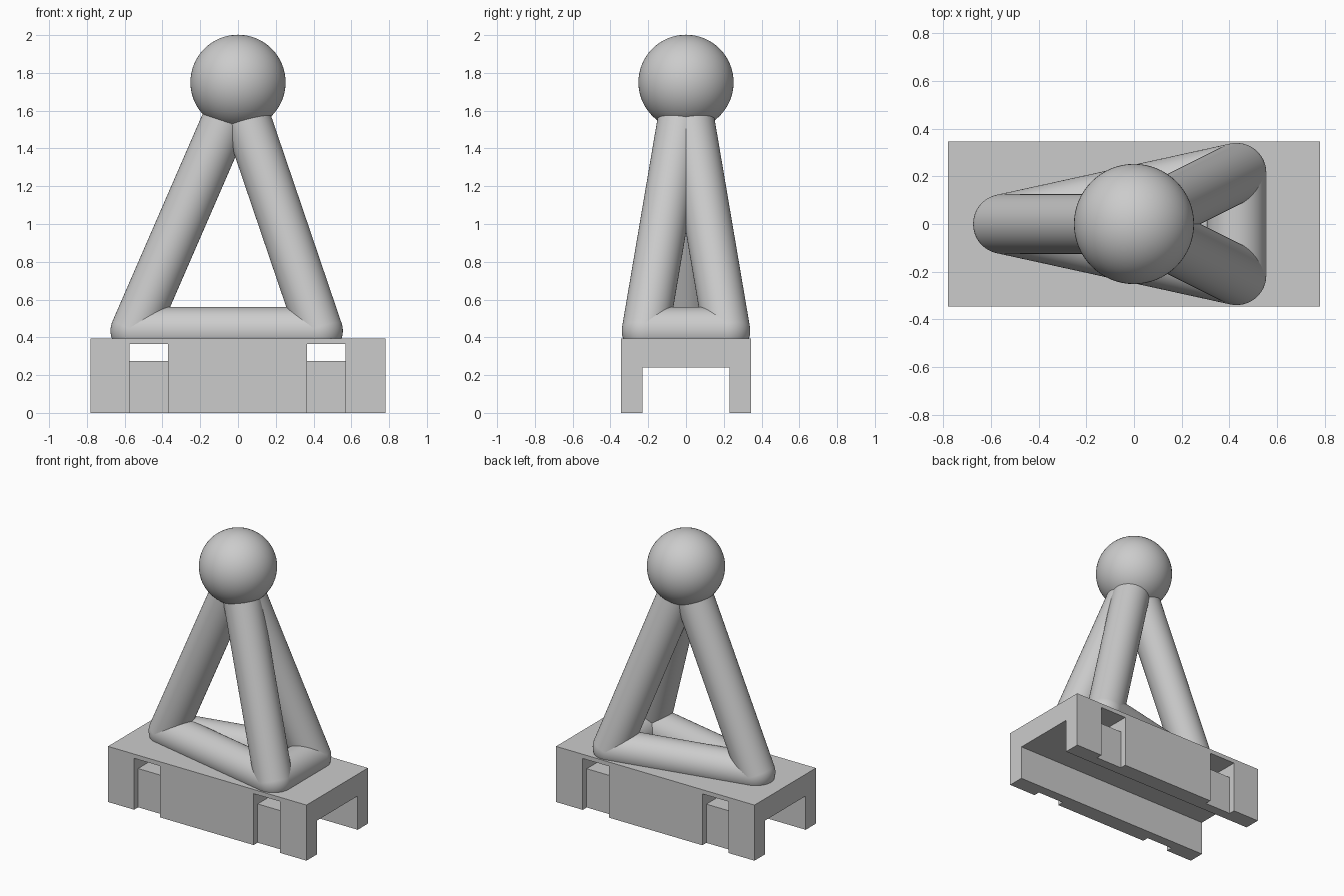
import bpy, bmesh, math
from mathutils import Vector

cube = bpy.data.objects.get("Cube")
if cube:
    bpy.data.objects.remove(cube, do_unlink=True)

grey = bpy.data.materials.new("plain_grey")
grey.use_nodes = True
grey.diffuse_color = (0.6, 0.6, 0.6, 1)
grey.node_tree.nodes["Principled BSDF"].inputs["Base Color"].default_value = (0.6, 0.6, 0.6, 1)

DECK = 0.395      # top of the base
TUBE = 0.125      # tube radius


def make_object(name, bm, smooth=False):
    bmesh.ops.recalc_face_normals(bm, faces=bm.faces)
    for f in bm.faces:
        f.smooth = smooth
    mesh = bpy.data.meshes.new(name)
    bm.to_mesh(mesh)
    bm.free()
    mesh.materials.append(grey)
    obj = bpy.data.objects.new(name, mesh)
    bpy.context.collection.objects.link(obj)
    return obj


def extrude_x(name, half_profile, x0, x1):
    """Mirror a (y, z) half profile about y = 0 and extrude it along x."""
    bm = bmesh.new()
    pts = half_profile + [(-y, z) for y, z in reversed(half_profile)]
    face = bm.faces.new([bm.verts.new((x0, y, z)) for y, z in pts])
    out = bmesh.ops.extrude_face_region(bm, geom=[face])["geom"]
    verts = [v for v in out if isinstance(v, bmesh.types.BMVert)]
    bmesh.ops.translate(bm, verts=verts, vec=(x1 - x0, 0, 0))
    return make_object(name, bm)


def trim_below_deck(bm):
    bmesh.ops.bisect_plane(bm, geom=bm.verts[:] + bm.edges[:] + bm.faces[:],
                           plane_co=(0, 0, DECK - 0.004), plane_no=(0, 0, 1),
                           clear_inner=True)


def ball(name, centre, radius):
    bm = bmesh.new()
    bmesh.ops.create_uvsphere(bm, u_segments=64, v_segments=32, radius=radius)
    bmesh.ops.translate(bm, verts=bm.verts, vec=centre)
    trim_below_deck(bm)
    return make_object(name, bm, True)


def tube(name, a, b):
    a, b = Vector(a), Vector(b)
    bm = bmesh.new()
    bmesh.ops.create_cone(bm, cap_ends=False, segments=64, radius1=TUBE,
                          radius2=TUBE, depth=(b - a).length)
    bm.transform((b - a).to_track_quat('Z', 'Y').to_matrix().to_4x4())
    bmesh.ops.translate(bm, verts=bm.verts, vec=(a + b) / 2)
    trim_below_deck(bm)
    return make_object(name, bm, True)


# Base: a channel section with two strap slots cut across it
base = extrude_x("base", [(0.23, 0.24), (0.23, 0), (0.345, 0), (0.345, DECK)], -0.78, 0.78)
strap = [(0.30, 0.275), (0.30, -0.1), (0.5, -0.1), (0.5, 0.365)]
for x0, x1 in ((-0.575, -0.37), (0.365, 0.57)):
    cutter = extrude_x("strap_slot_cutter", strap, x0, x1)
    cutter.hide_render = True
    mod = base.modifiers.new("strap_slot", 'BOOLEAN')
    mod.operation, mod.solver, mod.object = 'DIFFERENCE', 'EXACT', cutter
    bpy.context.view_layer.objects.active = base
    bpy.ops.object.modifier_apply(modifier=mod.name)
    bpy.data.objects.remove(cutter, do_unlink=True)

# Tripod: three legs, three floor rails and rounded corners
apex = (0, 0, 1.7)
feet = {"right": (-0.55, 0, 0.435),
        "left_front": (0.43, -0.215, 0.435),
        "left_back": (0.43, 0.215, 0.435)}
names = list(feet)
for i, n in enumerate(names):
    after = names[(i + 1) % 3]
    tube(n + "_leg", feet[n], apex)
    tube(n + "_rail", feet[n], feet[after])
    ball(n + "_foot", feet[n], TUBE)

# Ball on top
ball("top_ball", (0, 0, 1.75), 0.252)
